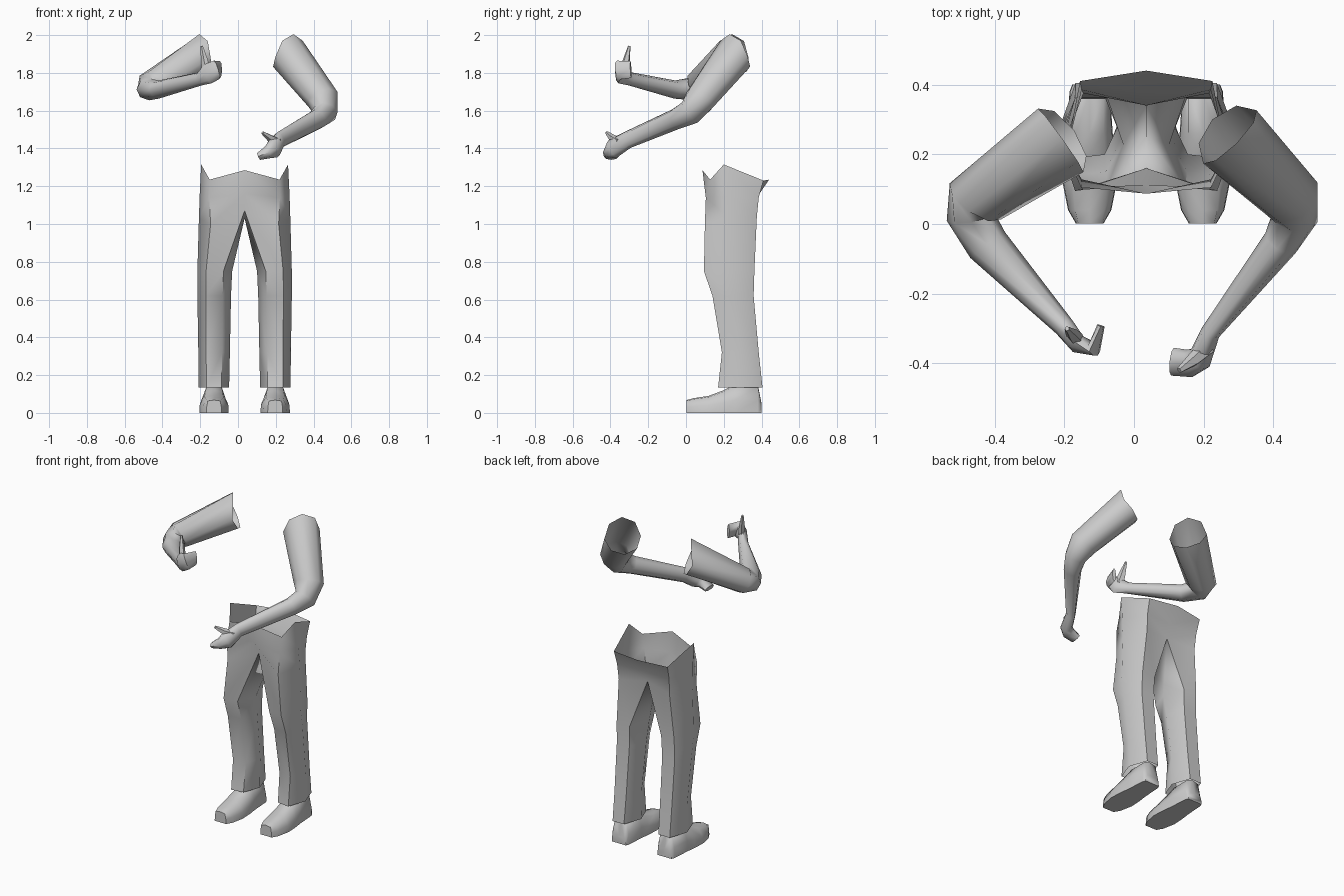
import bpy, bmesh, math
from mathutils import Vector

if "Cube" in bpy.data.objects:
    bpy.data.objects.remove(bpy.data.objects["Cube"])

BODY_X = 0.035  # centre line of the legs


def finish(name, bm, x=0.0, mirror=False):
    bmesh.ops.recalc_face_normals(bm, faces=bm.faces)
    me = bpy.data.meshes.new(name)
    bm.to_mesh(me)
    bm.free()
    ob = bpy.data.objects.new(name, me)
    bpy.context.collection.objects.link(ob)
    ob.location.x = x
    if mirror:
        ob.modifiers.new("Mirror", "MIRROR")
    bpy.ops.object.select_all(action="DESELECT")
    ob.select_set(True)
    bpy.context.view_layer.objects.active = ob
    bpy.ops.object.shade_smooth_by_angle(angle=math.radians(60))
    return ob


def loft(bm, rings, closed=True, cap_start=False, cap_end=False):
    vs = [[bm.verts.new(p) for p in r] for r in rings]
    n = len(vs[0])
    for a, b in zip(vs, vs[1:]):
        for i in range(n if closed else n - 1):
            j = (i + 1) % n
            bm.faces.new((a[i], a[j], b[j], b[i]))
    if cap_start:
        bm.faces.new(vs[0])
    if cap_end:
        bm.faces.new(vs[-1])
    return vs


def tube(name, path, sides=8, spike=0.0, cap_start=False):
    """Tube through (centre, horizontal radius, vertical radius) stations."""
    c = [Vector(p[0]) for p in path]
    rings = []
    for k, (_, ru, rv) in enumerate(path):
        t = Vector()
        if k > 0:
            t += (c[k] - c[k - 1]).normalized()
        if k < len(c) - 1:
            t += (c[k + 1] - c[k]).normalized()
        t.normalize()
        u = t.cross(Vector((0, 0, 1))).normalized()
        v = u.cross(t)
        ring = []
        for i in range(sides):
            a = 2 * math.pi * i / sides
            p = c[k] + u * ru * math.cos(a) + v * rv * math.sin(a)
            if k == 0:
                p -= t * spike * max(0, math.sin(a))
            ring.append(p)
        rings.append(ring)
    bm = bmesh.new()
    loft(bm, rings, cap_start=cap_start, cap_end=True)
    return finish(name, bm)


# Trousers: one leg and half the pelvis, mirrored; open waist and hems
# stations: z, outer x, inner x, front y, back y
legs = [(0.135, -0.243, -0.082, 0.17, 0.405),
        (0.32, -0.245, -0.078, 0.19, 0.385),
        (0.62, -0.25, -0.072, 0.14, 0.358),
        (0.75, -0.25, -0.066, 0.095, 0.362)]
rings = []
for z, xo, xi, yf, yb in legs:
    w, m = xi - xo, (yf + yb) / 2
    a, b = xo + 0.25 * w, xi - 0.25 * w
    rings.append([(xo, m, z), (a, yf, z), (b, yf + 0.01, z),
                  (xi, m, z), (b, yb, z), (a, yb, z)])
rings.append([(-0.242, 0.23, 1.03), (-0.18, 0.1, 1.0), (0, 0.16, 1.07),
              (0, 0.25, 1.03), (0, 0.34, 1.06), (-0.18, 0.375, 1.04)])
bm = bmesh.new()
top = loft(bm, rings)[-1]
hips = [(0, 0.375, 1.14), (-0.185, 0.385, 1.14), (-0.238, 0.22, 1.15),
        (-0.187, 0.105, 1.14), (0, 0.112, 1.16)]
waist = [(0, 0.44, 1.235), (-0.19, 0.41, 1.23), (-0.23, 0.2, 1.315),
         (-0.185, 0.128, 1.235), (0, 0.087, 1.285)]
crotch = [tuple(top[i].co) for i in (4, 5, 0, 1, 2)]
loft(bm, [crotch, hips, waist], closed=False)
bmesh.ops.remove_doubles(bm, verts=bm.verts, dist=0.0005)
finish("trousers", bm, BODY_X, True)

# Shoes: stations y, half width at sole, half width at top, top height
shoe = [(0.002, 0.04, 0.033, 0.068), (0.04, 0.062, 0.042, 0.078),
        (0.12, 0.078, 0.05, 0.09), (0.2, 0.074, 0.045, 0.12),
        (0.26, 0.066, 0.04, 0.15), (0.38, 0.058, 0.04, 0.15),
        (0.4, 0.05, 0.036, 0.05)]
bm = bmesh.new()
cx = -0.162
loft(bm, [[(cx - w, y, 0.0), (cx - w * 0.97, y, h * 0.45), (cx - t, y, h * 0.93),
           (cx, y, h), (cx + t, y, h * 0.93), (cx + w * 0.97, y, h * 0.45),
           (cx + w, y, 0.0)] for y, w, t, h in shoe],
     cap_start=True, cap_end=True)
finish("shoes", bm, BODY_X, True)

# Lowered arm: open sleeve, bent elbow, forearm and mitten hand
tube("lowered_arm", [((0.275, 0.25, 1.887), 0.108, 0.105),
                     ((0.45, 0.075, 1.66), 0.088, 0.085),
                     ((0.462, 0.02, 1.59), 0.066, 0.068),
                     ((0.42, -0.055, 1.555), 0.052, 0.056),
                     ((0.22, -0.31, 1.445), 0.028, 0.046),
                     ((0.19, -0.385, 1.4), 0.036, 0.055),
                     ((0.16, -0.4, 1.38), 0.04, 0.035),
                     ((0.11, -0.395, 1.358), 0.04, 0.02)], spike=0.06)
tube("lowered_thumb", [((0.21, -0.355, 1.43), 0.025, 0.03),
                       ((0.17, -0.39, 1.455), 0.02, 0.02),
                       ((0.13, -0.42, 1.484), 0.009, 0.009)],
     sides=5, cap_start=True)

# Raised arm: same build, forearm held level across the front
tube("raised_arm", [((-0.21, 0.24, 1.88), 0.112, 0.11),
                    ((-0.455, 0.065, 1.735), 0.09, 0.078),
                    ((-0.468, 0.02, 1.713), 0.07, 0.06),
                    ((-0.42, -0.06, 1.712), 0.062, 0.048),
                    ((-0.2, -0.295, 1.768), 0.03, 0.036),
                    ((-0.16, -0.345, 1.795), 0.027, 0.055),
                    ((-0.115, -0.358, 1.815), 0.022, 0.052),
                    ((-0.095, -0.292, 1.818), 0.011, 0.045)], spike=0.06)
tube("raised_thumb", [((-0.165, -0.33, 1.8), 0.022, 0.03),
                      ((-0.178, -0.315, 1.87), 0.018, 0.02),
                      ((-0.192, -0.3, 1.942), 0.007, 0.007)],
     sides=5, cap_start=True)
